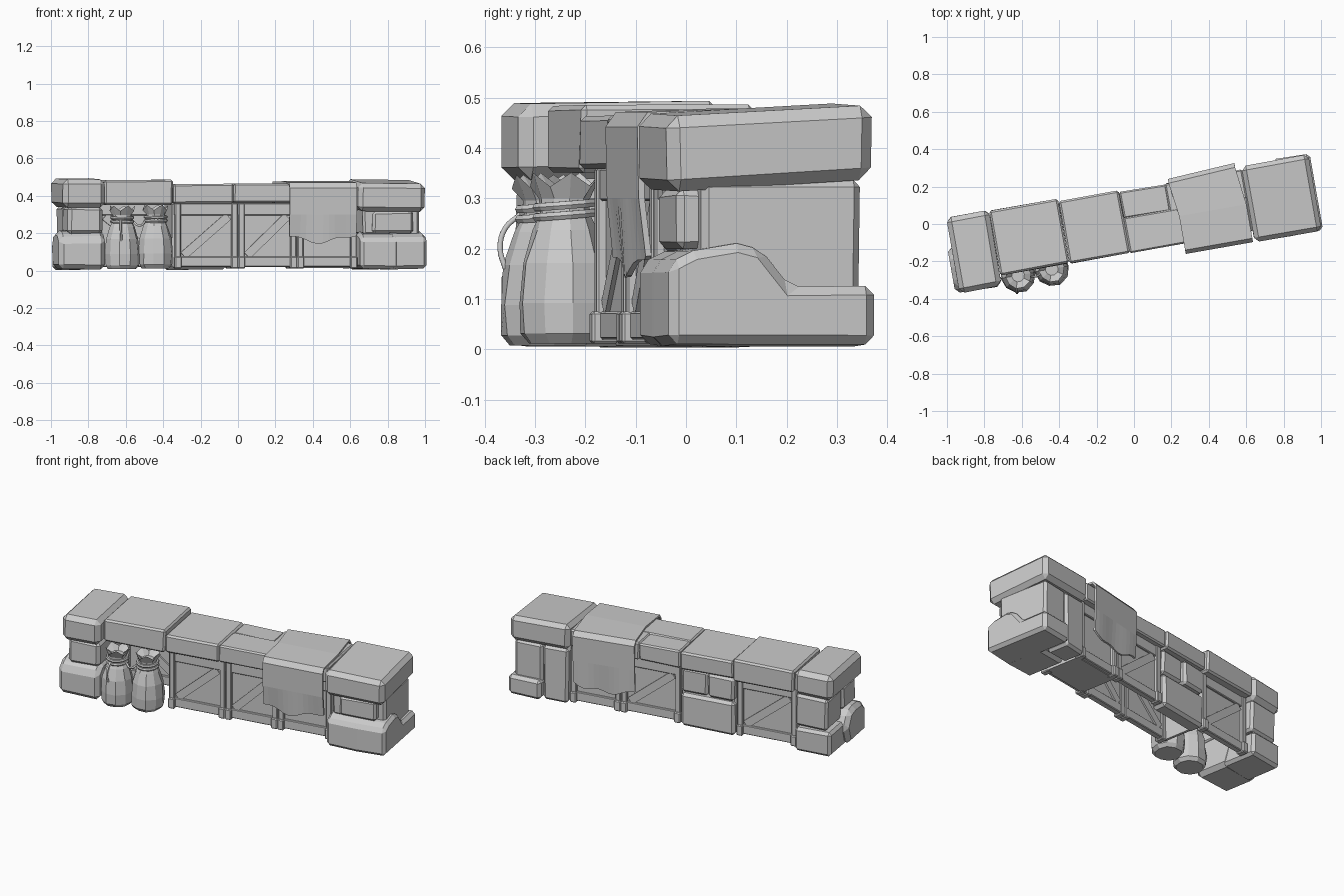
import bpy, bmesh, math, random
from mathutils import Matrix, Vector

random.seed(4)
cube = bpy.data.objects.get("Cube")
if cube:
    bpy.data.objects.remove(cube, do_unlink=True)

stone = bpy.data.materials.new("plain grey")
stone.use_nodes = True
stone.diffuse_color = (0.6, 0.6, 0.6, 1)
stone.node_tree.nodes["Principled BSDF"].inputs["Base Color"].default_value = (0.6, 0.6, 0.6, 1)

# The whole barricade runs at a slight angle
TURN = Matrix.Rotation(math.radians(10), 4, "Z")


def finish(bm, name, bevel=0.0, thick=0.0):
    bmesh.ops.recalc_face_normals(bm, faces=bm.faces)
    mesh = bpy.data.meshes.new(name)
    bm.to_mesh(mesh)
    bm.free()
    ob = bpy.data.objects.new(name, mesh)
    bpy.context.collection.objects.link(ob)
    ob.matrix_world = TURN
    mesh.materials.append(stone)
    if thick:
        mod = ob.modifiers.new("thickness", "SOLIDIFY")
        mod.thickness, mod.offset = thick, 0
    if bevel:
        mod = ob.modifiers.new("worn_edges", "BEVEL")
        mod.width, mod.segments = bevel, 1


def block(name, x, y, z, bevel=0.012, wobble=0.003, tilt=0.0):
    """Box between ranges, with slightly uneven corners."""
    bm = bmesh.new()
    bmesh.ops.create_cube(bm, size=1)
    for v in bm.verts:
        p = [r[0] + (r[1] - r[0]) * (c + 0.5) for r, c in zip((x, y, z), v.co)]
        p[2] += tilt * (v.co.y + 0.5)
        v.co = Vector(p) + Vector([random.uniform(-wobble, wobble) for _ in range(3)])
        v.co.z = max(v.co.z, 0.003)
    finish(bm, name, bevel)


def prism(bm, front, back):
    """Closed solid between two matching outlines."""
    a, b = ([bm.verts.new(p) for p in ring] for ring in (front, back))
    bm.faces.new(a)
    bm.faces.new(b[::-1])
    for i in range(len(a)):
        j = (i + 1) % len(a)
        bm.faces.new((a[i], a[j], b[j], b[i]))


def extrude_side(name, x, outline, bevel, taper=0.0):
    """Side outline (y, z) pulled along x; the end at x[1] is shrunk by taper."""
    bm = bmesh.new()
    cy = sum(p[0] for p in outline) / len(outline)
    s = 1 - taper
    prism(bm, [(x[0], a, b) for a, b in outline], [(x[1], cy + (a - cy) * s, b * s + 0.005) for a, b in outline])
    finish(bm, name, bevel)


def beam(name, a, b, y, width):
    """Diagonal brace in the xz plane from a to b."""
    d = Vector((b[0] - a[0], b[1] - a[1])).normalized()
    n = Vector((-d.y, d.x)) * width / 2
    pts = [Vector(a) + n, Vector(a) - n, Vector(b) - n, Vector(b) + n]
    bm = bmesh.new()
    prism(bm, *([(p.x, yy, p.y) for p in pts] for yy in y))
    finish(bm, name)


def crate_side(name, x0, x1, y, side, brace=True):
    """Framed, braced wooden panel; side is -1 for the front, 1 for the back."""
    def depth(a, b):
        return sorted((y + side * a, y + side * b))
    block(name + "_panel", (x0, x1), depth(-0.024, -0.012), (0.03, 0.36), 0, 0)
    for label, z in (("bottom", (0.02, 0.075)), ("top", (0.295, 0.36))):
        block(f"{name}_{label}_rail", (x0, x1), depth(-0.036, 0), z, 0.004, 0)
    for label, x in (("a", x0 + 0.018), ("b", x1 - 0.018)):
        block(f"{name}_post_{label}", (x - 0.016, x + 0.016), depth(-0.036, 0.006), (0.015, 0.36), 0.004, 0)
        block(f"{name}_foot_{label}", (x - 0.019, x + 0.019), depth(-0.038, 0.016), (0.012, 0.075), 0.005, 0)
    if brace:
        ends = (x0 + 0.05, x1 - 0.05)[::-side]
        beam(name + "_brace", (ends[0], 0.08), (ends[1], 0.29), depth(-0.034, -0.003), 0.045)


# Top slabs
block("slab_right", (-0.749, -0.379), (-0.145, 0.203), (0.352, 0.484), 0.01)
block("slab_middle", (-0.377, -0.05), (-0.148, 0.19), (0.357, 0.465), 0.01)
block("slab_left_front", (-0.048, 0.62), (-0.15, 0.043), (0.365, 0.466), 0.008)
block("slab_left_back", (-0.048, 0.203), (0.036, 0.18), (0.36, 0.46), 0.008)
block("slab_left_end", (0.2, 0.62), (0.03, 0.185), (0.36, 0.465), 0.008)

# Right pillar
block("right_cap", (-0.982, -0.752), (-0.203, 0.208), (0.338, 0.487), 0.026, 0.003, 0.006)
block("right_middle_front", (-0.955, -0.765), (-0.178, 0.0), (0.195, 0.345), 0.02)
block("right_middle_back", (-0.95, -0.755), (0.0, 0.195), (0.155, 0.345), 0.014)
boulder = [(-0.205, 0.005), (0.02, 0.005), (0.06, 0.12), (0.01, 0.205), (-0.06, 0.22), (-0.15, 0.215), (-0.205, 0.17)]
extrude_side("right_boulder", (-0.755, -1.005), boulder, 0.024, 0.05)
block("right_foot_stone", (-0.975, -0.755), (-0.02, 0.205), (0.006, 0.15), 0.016)

# Left pillar
block("left_cap", (0.62, 0.98), (-0.208, 0.205), (0.314, 0.465), 0.024, 0.003, 0.023)
block("left_middle_front", (0.7, 0.92), (-0.18, -0.1), (0.2, 0.318), 0.014)
block("left_middle_side", (0.79, 0.96), (-0.135, 0.182), (0.1, 0.335), 0.014)
block("left_middle_inner", (0.65, 0.8), (-0.165, 0.1), (0.19, 0.335), 0.012)
block("left_back_upright", (0.635, 0.785), (0.045, 0.185), (0.006, 0.335), 0.014)
crest = [(-0.02, 0.197), (-0.07, 0.21), (-0.16, 0.195), (-0.21, 0.17)]
base = [(-0.21, 0.006), (0.212, 0.005), (0.212, 0.124), (0.04, 0.122)] + crest
extrude_side("left_boulder", (0.79, 0.99), base, 0.018, 0.02)
extrude_side("left_boulder_inner", (0.84, 0.63), [(-0.21, 0.006), (0.04, 0.006), (0.04, 0.12)] + crest, 0.018, 0.03)

# Crate fronts and backs
crate_side("front_crate_right", -0.365, -0.022, -0.115, -1)
crate_side("front_crate_middle", -0.02, 0.298, -0.115, -1)
crate_side("front_crate_left", 0.3, 0.625, -0.115, -1, False)
crate_side("back_crate_right", -0.75, -0.385, 0.155, 1)
crate_side("back_crate_middle", -0.04, 0.322, 0.15, 1)
crate_side("back_crate_left", 0.325, 0.63, 0.15, 1, False)
block("crate_end_wall", (-0.375, -0.36), (-0.1, 0.14), (0.02, 0.355), 0, 0)
block("crate_left_fill", (0.32, 0.625), (-0.095, 0.13), (0.015, 0.36), 0, 0)

# Stones in the back wall
block("back_stone_large", (-0.374, -0.048), (0.08, 0.175), (0.006, 0.205), 0.016)
block("back_stone_small_a", (-0.374, -0.212), (0.08, 0.18), (0.212, 0.355), 0.014)
block("back_stone_small_b", (-0.208, -0.048), (0.08, 0.165), (0.208, 0.355), 0.014)

# Cloth draped over the slabs
bm = bmesh.new()
COLS = 12
columns = []
for i in range(COLS + 1):
    t = i / COLS
    x = 0.245 + 0.365 * t
    hem_front = 0.155 + 0.035 * abs(2 * t - 0.9) ** 2 + 0.012 * math.sin(11 * t)
    hem_back = 0.135 + 0.03 * abs(2 * t - 1) ** 2 + 0.01 * math.sin(13 * t)
    fold = 0.005 * math.sin(9 * t)
    rear = 0.2 + 0.022 * t
    drape = [(-0.185 + fold, hem_front), (-0.197, 0.3), (-0.2, 0.44), (-0.182, 0.466), (0.0, 0.472),
             (rear - 0.02, 0.47), (rear, 0.445), (rear - 0.003, 0.3), (rear - 0.01 + fold, hem_back)]
    columns.append([bm.verts.new((x - 0.025 * (k > 4), y, z)) for k, (y, z) in enumerate(drape)])
for a, b in zip(columns, columns[1:]):
    for k in range(len(a) - 1):
        bm.faces.new((a[k], b[k], b[k + 1], a[k + 1]))
finish(bm, "cloth", 0, 0.012)


# Tied sacks
def ring_rope(name, c, radius, z):
    bpy.ops.mesh.primitive_torus_add(major_segments=12, minor_segments=6, major_radius=radius, minor_radius=0.009)
    ob = bpy.context.object
    ob.name = name
    ob.data.materials.append(stone)
    ob.matrix_world = TURN @ Matrix.Translation((c[0], c[1], z)) @ Matrix.Rotation(0.08, 4, "X")


def rope(name, points):
    curve = bpy.data.curves.new(name, "CURVE")
    curve.dimensions = "3D"
    curve.bevel_depth, curve.bevel_resolution, curve.resolution_u = 0.006, 1, 4
    sp = curve.splines.new("BEZIER")
    sp.bezier_points.add(len(points) - 1)
    for bp, p in zip(sp.bezier_points, points):
        bp.co = p
        bp.handle_left_type = bp.handle_right_type = "AUTO"
    ob = bpy.data.objects.new(name, curve)
    bpy.context.collection.objects.link(ob)
    ob.matrix_world = TURN
    curve.materials.append(stone)


def sack(name, c, base_z):
    profile = [(0.075, 0), (0.09, 0.02), (0.094, 0.08), (0.086, 0.16), (0.066, 0.225), (0.05, 0.26),
               (0.052, 0.288), (0.07, 0.325), (0.035, 0.295)]
    bm = bmesh.new()
    sides = 10
    rings = []
    for k, (r, z) in enumerate(profile):
        ring = []
        for i in range(sides):
            a = math.tau * i / sides
            rr = r * random.uniform(0.94, 1.04)
            lift = 0.014 * (-1) ** i if k == 7 else 0
            ring.append(bm.verts.new((c[0] + rr * math.cos(a), c[1] + rr * math.sin(a), base_z + z + lift)))
        rings.append(ring)
    for a, b in zip(rings, rings[1:]):
        for i in range(sides):
            j = (i + 1) % sides
            bm.faces.new((a[i], a[j], b[j], b[i]))
    bm.faces.new(rings[0][::-1])
    bm.faces.new(rings[-1])
    finish(bm, name)
    for k in range(2):
        ring_rope(f"{name}_tie_{k}", c, 0.057, base_z + 0.255 + 0.02 * k)


sack("sack_right", (-0.658, -0.163), 0.008)
sack("sack_left", (-0.475, -0.16), 0.012)
rope("sack_rope_loop", [(-0.675, -0.215, 0.268), (-0.68, -0.245, 0.24), (-0.68, -0.255, 0.2), (-0.675, -0.245, 0.16)])
rope("sack_rope_link", [(-0.605, -0.17, 0.268), (-0.568, -0.185, 0.24), (-0.53, -0.17, 0.268)])
